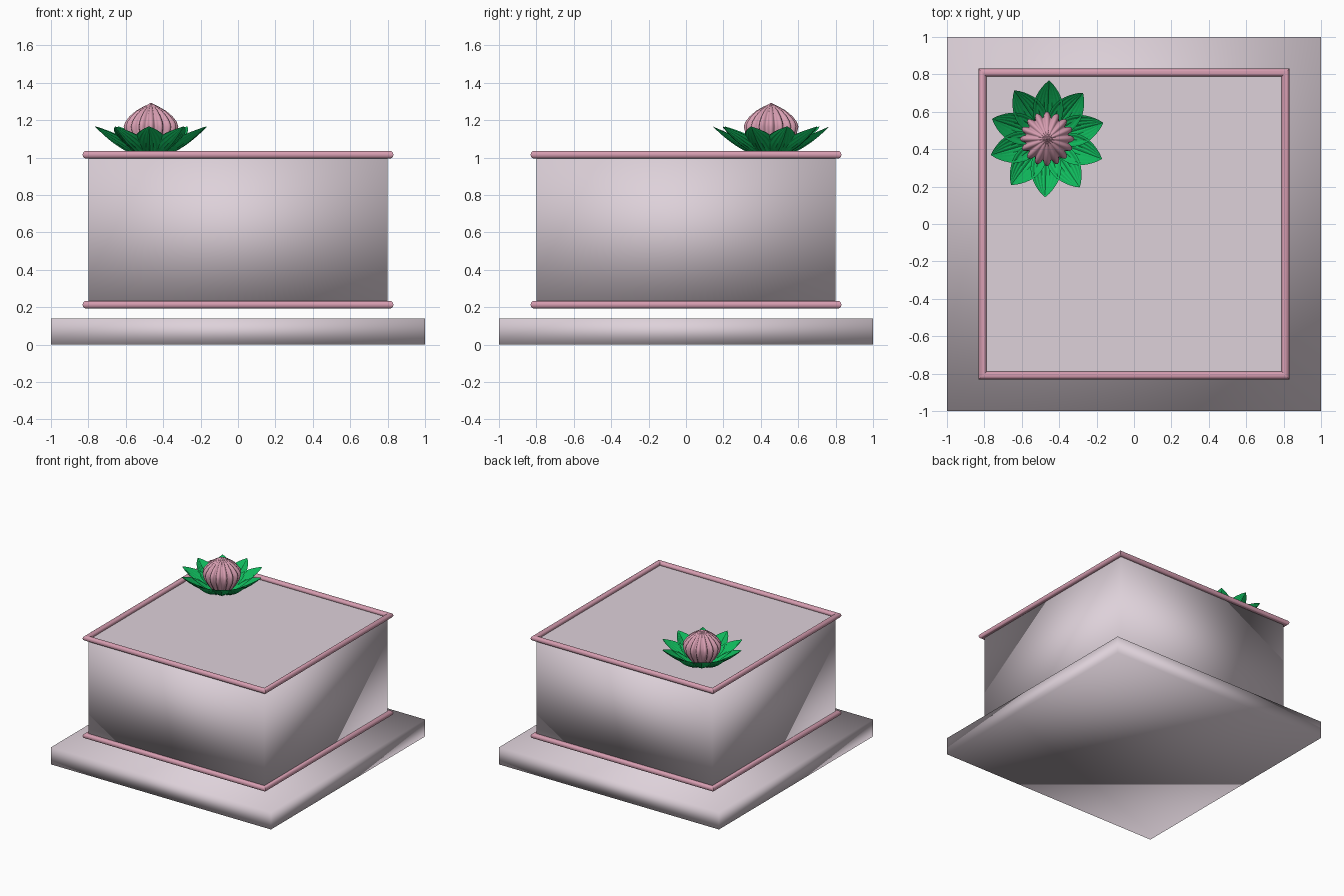
import bpy
import bmesh
from math import sin, cos, pi, radians

if "Cube" in bpy.data.objects:
    bpy.data.objects.remove(bpy.data.objects["Cube"])


def material(name, rgb):
    mat = bpy.data.materials.new(name)
    mat.use_nodes = True
    mat.diffuse_color = (*rgb, 1)
    mat.node_tree.nodes["Principled BSDF"].inputs["Base Color"].default_value = (*rgb, 1)
    return mat


CREAM = material("pale lilac cream", (0.73, 0.64, 0.70))
PINK = material("rose pink", (0.68, 0.34, 0.44))
GREEN = material("leaf green", (0.005, 0.50, 0.11))


def finish(name, bm, mat, smooth=True):
    mesh = bpy.data.meshes.new(name)
    bmesh.ops.recalc_face_normals(bm, faces=bm.faces)
    for face in bm.faces:
        face.smooth = smooth
    bm.to_mesh(mesh)
    bm.free()
    mesh.materials.append(mat)
    obj = bpy.data.objects.new(name, mesh)
    bpy.context.collection.objects.link(obj)
    return obj


def grid(bm, rows, closed_u=False, closed_v=False):
    """Skin rows of points with quads."""
    verts = [[bm.verts.new(p) for p in row] for row in rows]
    n, m = len(verts), len(verts[0])
    for i in range(n if closed_u else n - 1):
        for j in range(m if closed_v else m - 1):
            k, l = (i + 1) % n, (j + 1) % m
            bm.faces.new((verts[i][j], verts[k][j], verts[k][l], verts[i][l]))


def block(name, half, bottom, top):
    bm = bmesh.new()
    bmesh.ops.create_cube(bm, size=2)
    for v in bm.verts:
        v.co = (v.co.x * half, v.co.y * half, top if v.co.z > 0 else bottom)
    return finish(name, bm, CREAM)


# Board and cake body, softly shaded across their corners
block("board", 1.0, 0.0, 0.14)
block("cake_body", 0.8, 0.2, 1.0)

# Flat icing sheet on the top
bm = bmesh.new()
bmesh.ops.create_grid(bm, x_segments=1, y_segments=1, size=0.8)
for v in bm.verts:
    v.co.z = 1.006
finish("top_icing", bm, CREAM, smooth=False)


# Mitred round piping around the top and bottom edges
def piping(name, z, sides=16, radius=0.021, half=0.81):
    bm = bmesh.new()
    rows = []
    for sx, sy in ((1, 1), (-1, 1), (-1, -1), (1, -1)):
        ring = [(half + radius * cos(a), z + radius * sin(a))
                for a in (2 * pi * i / sides for i in range(sides))]
        rows.append([(sx * r, sy * r, h) for r, h in ring])
    grid(bm, rows, closed_u=True, closed_v=True)
    obj = finish(name, bm, PINK)
    bpy.ops.object.select_all(action="DESELECT")
    obj.select_set(True)
    bpy.context.view_layer.objects.active = obj
    bpy.ops.object.shade_smooth_by_angle(angle=radians(40))


piping("bottom_piping", 0.213)
piping("top_piping", 1.015)

# Flower
FX, FY = -0.465, 0.455


def leaf(bm, angle, reach, lift, width):
    """Cupped pointed leaf with raised edges and fine veins."""
    rows = []
    steps, across = 14, 16
    for i in range(steps + 1):
        u = i / steps
        r = 0.04 + (reach - 0.04) * u
        w = width * sin(pi * (0.12 + 0.88 * u)) ** 0.8 if i < steps else 0.001
        row = []
        for j in range(across + 1):
            v = 2 * j / across - 1
            vein = 0.004 * (j % 2) * sin(pi * u)
            z = 1.006 + lift * u ** 1.7 + 0.045 * abs(v) ** 1.3 * sin(pi * u) + vein
            x, y = r, w * v
            row.append((FX + x * cos(angle) - y * sin(angle),
                        FY + x * sin(angle) + y * cos(angle), z))
        rows.append(row)
    grid(bm, rows)


bm = bmesh.new()
for i in range(10):
    leaf(bm, radians(16 + 36 * i), 0.312, 0.16, 0.082)
finish("leaves", bm, GREEN, smooth=False)

# Ribbed bud: a pointed dome whose ribs deepen toward the rim
bm = bmesh.new()
ribs, per_rib = 16, 6
profile = [(0.05, 1.01), (0.10, 1.06), (0.135, 1.12), (0.146, 1.165), (0.138, 1.19),
           (0.115, 1.22), (0.08, 1.25), (0.045, 1.27), (0.018, 1.283), (0.001, 1.292)]
rows = []
for r, z in profile:
    row = []
    for j in range(ribs * per_rib):
        a = 2 * pi * j / (ribs * per_rib)
        rr = r * (0.78 + 0.22 * abs(cos(ribs * a / 2)))
        row.append((FX + rr * cos(a), FY + rr * sin(a), z))
    rows.append(row)
grid(bm, rows, closed_v=True)
finish("bud", bm, PINK)
